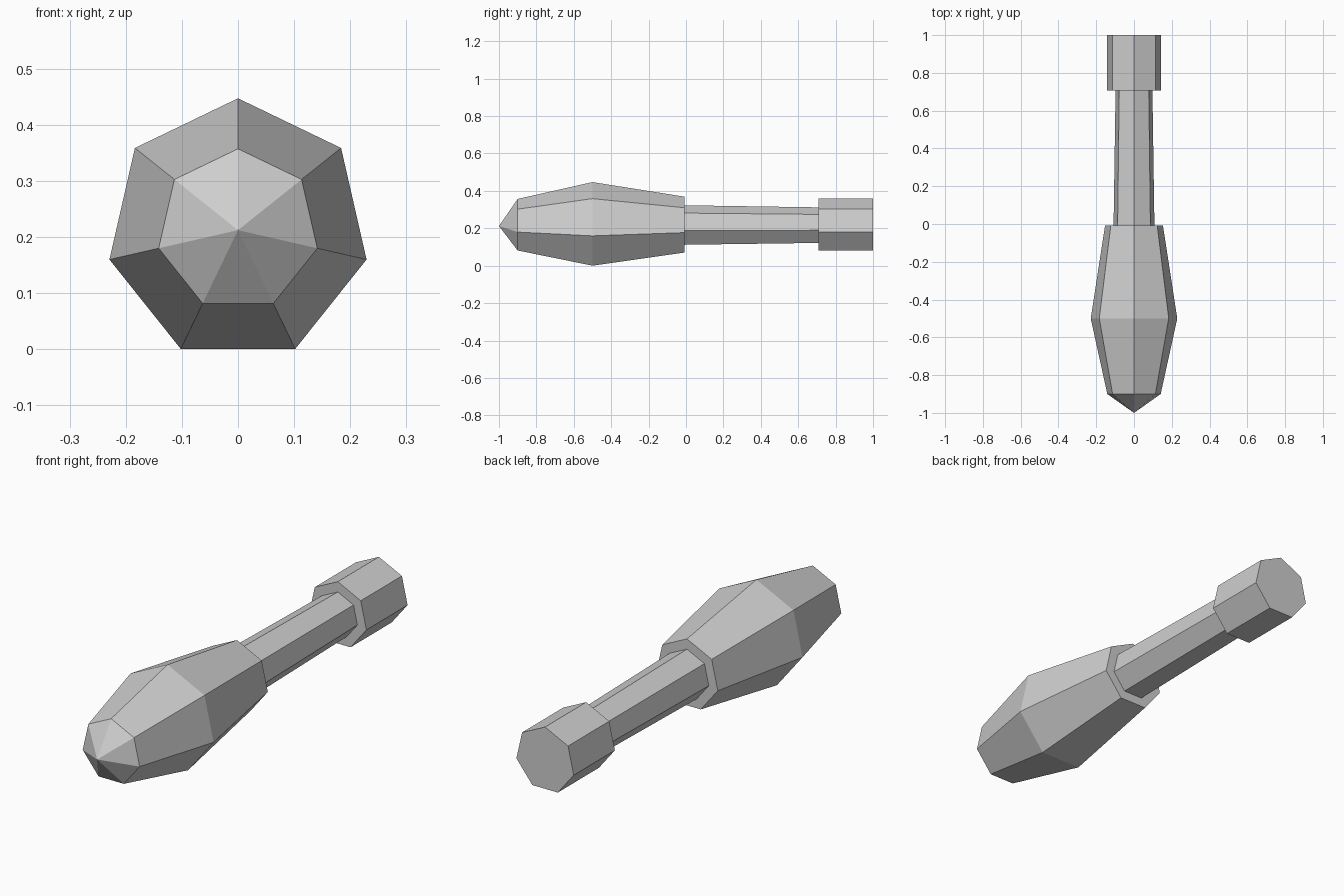
import bpy, bmesh, math

SIDES = 7
AXIS_Z = 0.212  # height of the long axis, so the widest flat rests on the ground

cube = bpy.data.objects.get("Cube")
if cube:
    bpy.data.objects.remove(cube, do_unlink=True)

GREY = (0.62, 0.62, 0.62, 1)
metal = bpy.data.materials.new("plain grey")
metal.use_nodes = True
metal.diffuse_color = GREY
metal.node_tree.nodes["Principled BSDF"].inputs["Base Color"].default_value = GREY


def turned_part(name, profile):
    """Seven-sided closed solid along y from (y, radius) pairs; radius 0 is a point."""
    bm = bmesh.new()
    rings = []
    for y, r in profile:
        count = SIDES if r else 1
        angles = [math.tau * i / SIDES for i in range(count)]
        rings.append([bm.verts.new((r * math.sin(a), y, AXIS_Z + r * math.cos(a)))
                      for a in angles])
    for a, b in zip(rings, rings[1:]):
        for i in range(SIDES):
            j = (i + 1) % SIDES
            corners = (a[i % len(a)], a[j % len(a)], b[j % len(b)], b[i % len(b)])
            bm.faces.new(list(dict.fromkeys(corners)))
    for end in (rings[0], rings[-1]):
        if len(end) > 1:
            bm.faces.new(end)
    bmesh.ops.recalc_face_normals(bm, faces=bm.faces)
    mesh = bpy.data.meshes.new(name)
    bm.to_mesh(mesh)
    bm.free()
    mesh.materials.append(metal)
    obj = bpy.data.objects.new(name, mesh)
    bpy.context.collection.objects.link(obj)
    return obj


# Swelling head with a pointed nose
turned_part("head", [(-1, 0), (-0.9, 0.145), (-0.5, 0.235), (-0.007, 0.157)])
# Slightly tapered handle
turned_part("shaft", [(-0.007, 0.111), (0.708, 0.1)])
# Straight end block
turned_part("pommel", [(0.708, 0.146), (1, 0.146)])
